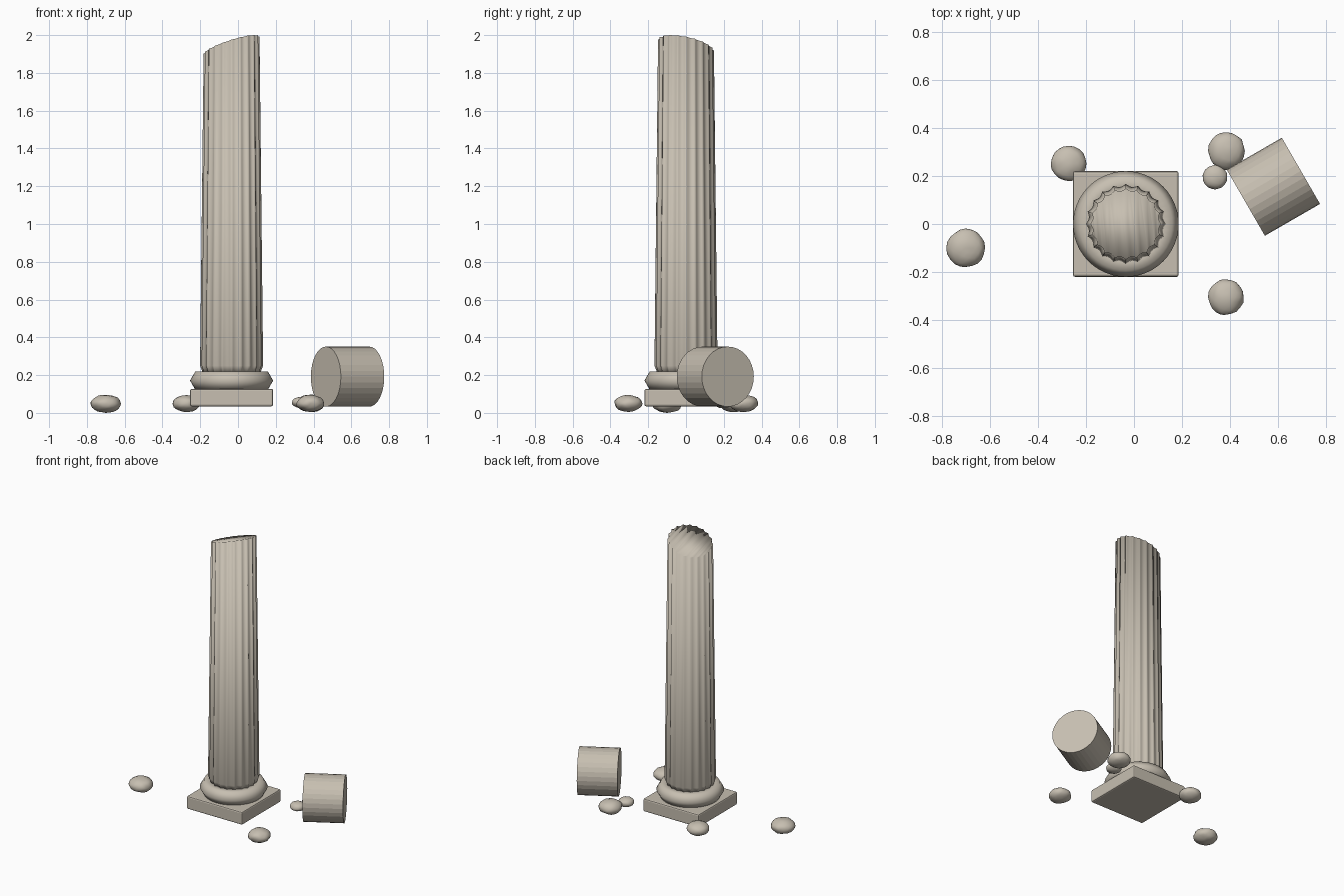
import bpy, bmesh, math, random
from mathutils import Matrix, Vector, noise

random.seed(4)
cube = bpy.data.objects.get("Cube")
if cube:
    bpy.data.objects.remove(cube, do_unlink=True)

stone = bpy.data.materials.new("weathered stone")
stone.use_nodes = True
colour = (0.57, 0.52, 0.44, 1)
stone.diffuse_color = colour
stone.node_tree.nodes["Principled BSDF"].inputs["Base Color"].default_value = colour

AXIS_X = -0.034


def add_object(name, bm, location, smooth):
    bmesh.ops.recalc_face_normals(bm, faces=bm.faces)
    for face in bm.faces:
        face.smooth = smooth
    mesh = bpy.data.meshes.new(name)
    bm.to_mesh(mesh)
    bm.free()
    mesh.materials.append(stone)
    obj = bpy.data.objects.new(name, mesh)
    obj.location = location
    bpy.context.collection.objects.link(obj)
    return obj


def bridge_rings(bm, rings, closed=False):
    pairs = list(zip(rings, rings[1:]))
    if closed:
        pairs.append((rings[-1], rings[0]))
    for low, high in pairs:
        n = len(low)
        for i in range(n):
            j = (i + 1) % n
            bm.faces.new((low[i], low[j], high[j], high[i]))


# Square plinth with softened edges
bm = bmesh.new()
bmesh.ops.create_cube(bm, size=1, matrix=Matrix.Diagonal((0.44, 0.44, 0.092, 1)))
plinth = add_object("plinth", bm, (AXIS_X, 0, 0.081), False)
bevel = plinth.modifiers.new("soft edges", 'BEVEL')
bevel.width = 0.009
bevel.segments = 2

# Rounded base moulding with a six-sided section
bm = bmesh.new()
rings = []
for k in range(6):
    a = math.tau * k / 6
    r, z = 0.165 + 0.055 * math.cos(a), 0.055 * math.sin(a)
    rings.append([bm.verts.new((r * math.cos(t), r * math.sin(t), z))
                  for t in (math.tau * i / 48 for i in range(48))])
bridge_rings(bm, rings, closed=True)
add_object("base_moulding", bm, (AXIS_X, 0, 0.171), True)

# Fluted, tapering shaft broken off along a slope
FLUTES, STEPS = 20, 6
bm = bmesh.new()
rings = []
for radius, height in ((0.152, 0.212), (0.167, 0.25), (0.148, None)):
    ring = []
    for i in range(FLUTES * STEPS):
        angle = math.tau * i / (FLUTES * STEPS)
        r = radius * (1 - 0.065 * math.sin(math.pi * (i % STEPS) / STEPS))
        x, y = r * math.cos(angle), r * math.sin(angle)
        z = height if height else 1.947 + 0.31 * x - 0.2 * y
        ring.append(bm.verts.new((x, y, z)))
    rings.append(ring)
bridge_rings(bm, rings)
bm.faces.new(rings[0])
bm.faces.new(rings[-1])
add_object("broken_shaft", bm, (AXIS_X, 0, 0), True)

# Fallen drum lying on its side
bm = bmesh.new()
bmesh.ops.create_cone(bm, cap_ends=True, segments=32, radius1=0.159,
                      radius2=0.159, depth=0.265)
drum = add_object("fallen_drum", bm, (0.58, 0.155, 0.192), False)
drum.rotation_euler = (0, math.pi / 2, math.radians(30))

# Scattered, flattened lumps of rubble
for n, (x, y, r) in enumerate([(-0.70, -0.10, 0.08), (-0.272, 0.252, 0.074),
                               (0.385, 0.305, 0.077), (0.337, 0.195, 0.051),
                               (0.383, -0.305, 0.074)], 1):
    bm = bmesh.new()
    bmesh.ops.create_icosphere(bm, subdivisions=3, radius=1)
    seed = Vector([random.uniform(-9, 9) for _ in range(3)])
    for v in bm.verts:
        lump = 1 + 0.07 * noise.noise(v.co * 2 + seed) + 0.03 * noise.noise(v.co * 5 + seed)
        v.co = v.co * lump * r
        v.co.z *= 0.6
    lowest = min(v.co.z for v in bm.verts)
    rest = -lowest + 0.005 if r > 0.06 else 0.055
    if n == 1:
        rest = -lowest
    add_object(f"rubble_{n}", bm, (x, y, rest), True)
